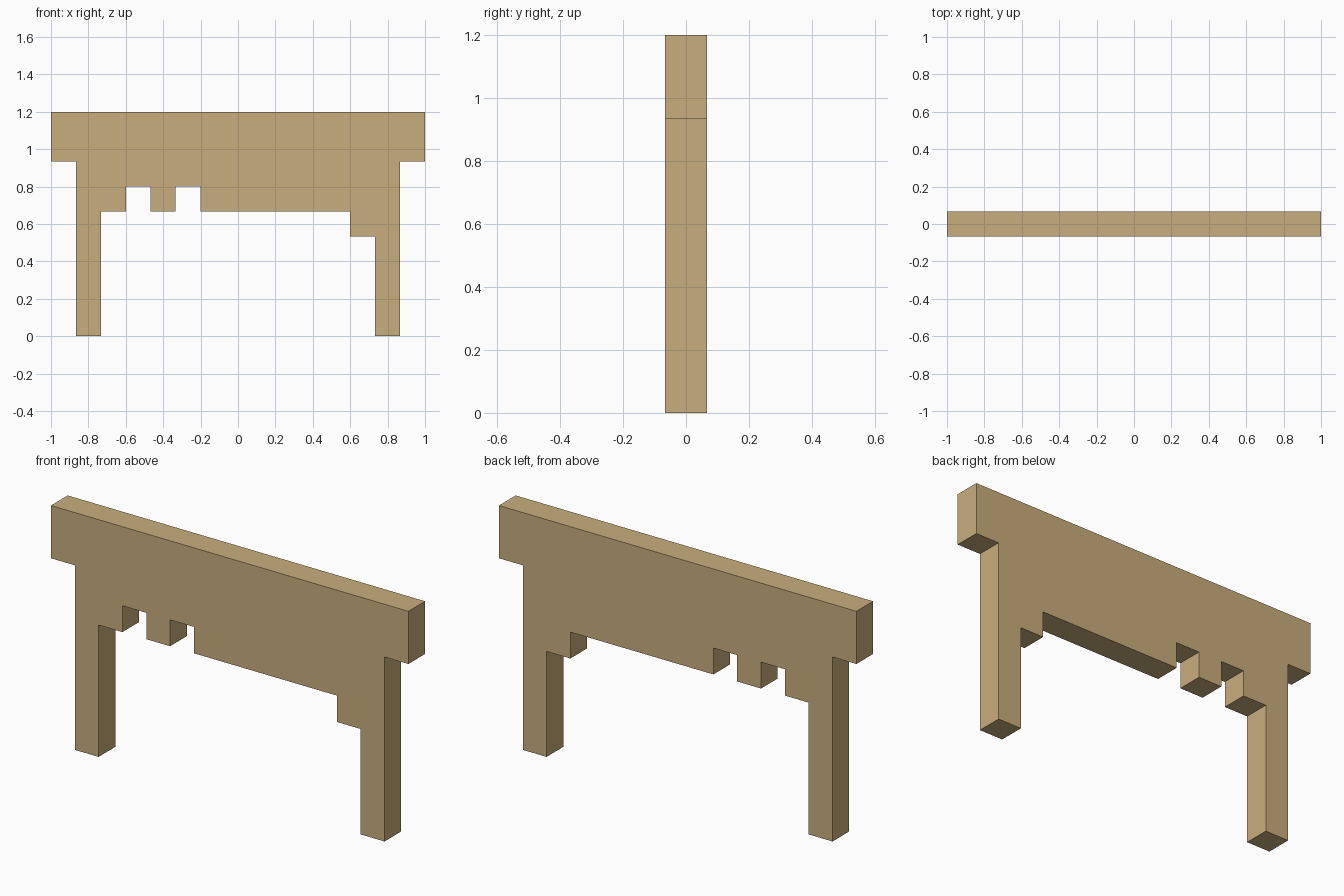
import bpy
import bmesh

if "Cube" in bpy.data.objects:
    bpy.data.objects.remove(bpy.data.objects["Cube"])

U = 2 / 15          # module: the frame is 15 x 9 x 1 modules
DEPTH = U

wood = bpy.data.materials.new("light_wood")
wood.diffuse_color = (0.58, 0.42, 0.205, 1)
wood.use_nodes = True
wood.node_tree.nodes["Principled BSDF"].inputs["Base Color"].default_value = wood.diffuse_color

# Stepped silhouette in modules (x, z), counter-clockwise seen from the front
outline = [
    (-7.5, 9), (-7.5, 7), (-6.5, 7),                       # left overhang
    (-6.5, 0), (-5.5, 0), (-5.5, 5),                       # left leg
    (-4.5, 5), (-4.5, 6), (-3.5, 6), (-3.5, 5),            # first notch
    (-2.5, 5), (-2.5, 6), (-1.5, 6), (-1.5, 5),            # second notch
    (4.5, 5), (4.5, 4), (5.5, 4),                          # right bracket step
    (5.5, 0), (6.5, 0), (6.5, 7),                          # right leg
    (7.5, 7), (7.5, 9),                                    # right overhang
]

# Extrude the silhouette from front to back
bm = bmesh.new()
front = bm.faces.new([bm.verts.new((x * U, -DEPTH / 2, z * U)) for x, z in outline])
back = bmesh.ops.extrude_face_region(bm, geom=[front], use_keep_orig=True)
moved = [g for g in back["geom"] if isinstance(g, bmesh.types.BMVert)]
bmesh.ops.translate(bm, verts=moved, vec=(0, DEPTH, 0))
bmesh.ops.recalc_face_normals(bm, faces=bm.faces)

mesh = bpy.data.meshes.new("stepped_frame")
bm.to_mesh(mesh)
bm.free()
mesh.materials.append(wood)
bpy.context.collection.objects.link(bpy.data.objects.new("stepped_frame", mesh))
